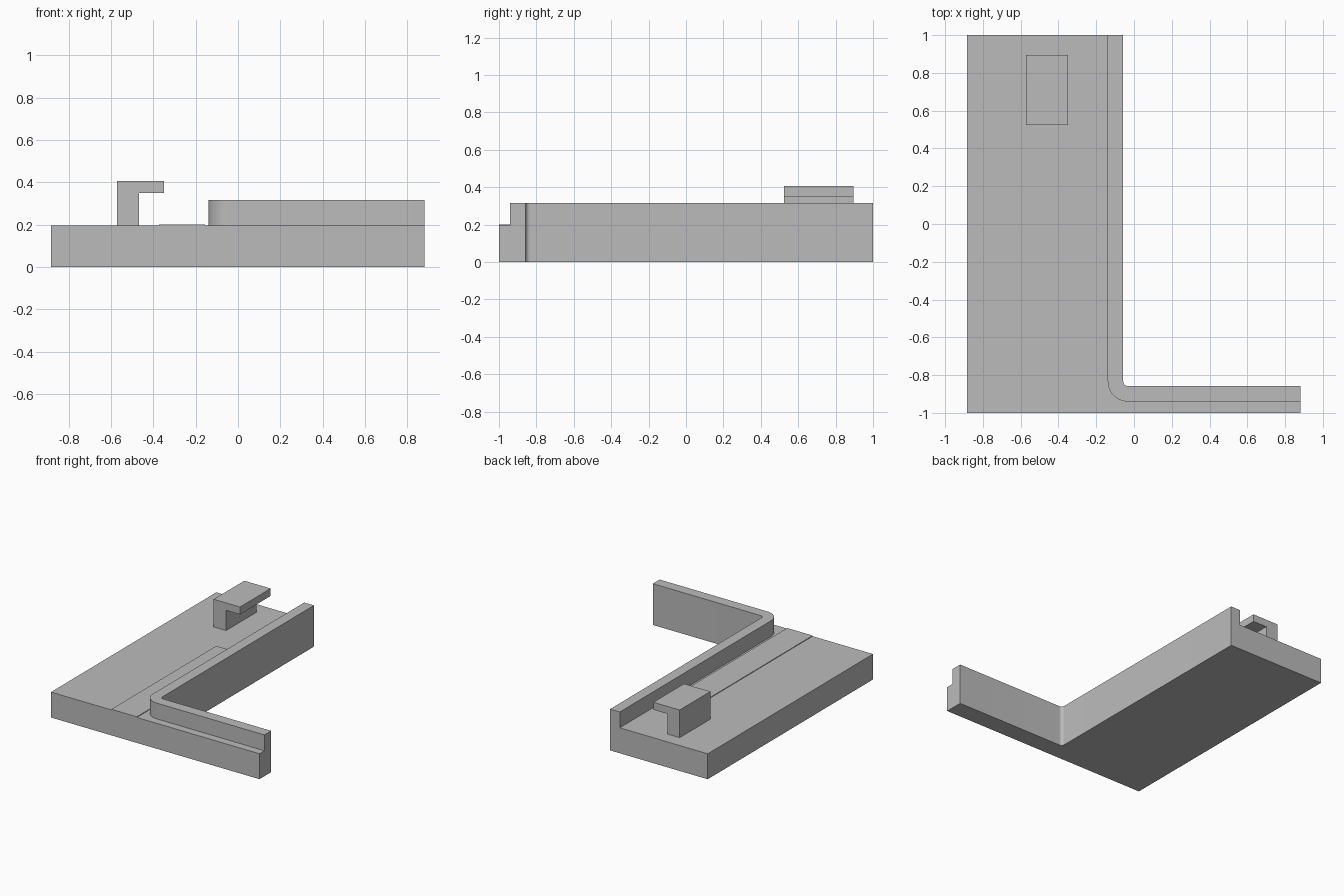
import bpy, bmesh
from math import cos, sin, pi

cube = bpy.data.objects.get("Cube")
if cube:
    bpy.data.objects.remove(cube)

grey = bpy.data.materials.new("plain grey")
grey.use_nodes = True
colour = (0.5, 0.5, 0.5, 1)
grey.diffuse_color = colour
grey.node_tree.nodes["Principled BSDF"].inputs["Base Color"].default_value = colour

# Overall extents and shared corner
LEFT, RIGHT, FRONT, BACK = 0.882, -0.884, -1.0, 1.0
CX, CY = -0.032, -0.833
R_IN, R_OUT = 0.025, 0.107
BASE_TOP, WALL_TOP = 0.195, 0.316


def arc(radius, steps=12):
    """Quarter turn about the shared corner, from the long leg to the short leg."""
    angles = [pi + pi / 2 * i / steps for i in range(steps + 1)]
    return [(CX + radius * cos(a), CY + radius * sin(a)) for a in angles]


def extrude(name, outline, place, vector):
    """Solid made by sweeping a flat outline along a vector."""
    bm = bmesh.new()
    face = bm.faces.new([bm.verts.new(place(u, v)) for u, v in outline])
    moved = bmesh.ops.extrude_face_region(bm, geom=[face])["geom"]
    verts = [g for g in moved if isinstance(g, bmesh.types.BMVert)]
    bmesh.ops.translate(bm, verts=verts, vec=vector)
    bmesh.ops.recalc_face_normals(bm, faces=bm.faces)
    mesh = bpy.data.meshes.new(name)
    bm.to_mesh(mesh)
    bm.free()
    mesh.materials.append(grey)
    obj = bpy.data.objects.new(name, mesh)
    bpy.context.collection.objects.link(obj)
    bpy.ops.object.select_all(action="DESELECT")
    obj.select_set(True)
    bpy.context.view_layer.objects.active = obj
    bpy.ops.object.shade_smooth_by_angle(angle=pi / 6)
    return obj


def upright(name, outline, z0, z1):
    return extrude(name, outline, lambda x, y: (x, y, z0), (0, 0, z1 - z0))


# L-shaped base with a rounded inner corner
inner_edge = [(CX - R_IN, BACK)] + arc(R_IN) + [(LEFT, CY - R_IN)]
upright("base", inner_edge + [(LEFT, FRONT), (RIGHT, FRONT), (RIGHT, BACK)], 0, BASE_TOP)

# Raised rim following the inner edge
outer_edge = [(CX - R_OUT, BACK)] + arc(R_OUT) + [(LEFT, CY - R_OUT)]
upright("rim_wall", inner_edge + outer_edge[::-1], BASE_TOP, WALL_TOP)

# Thin raised pad beside the rim
upright("raised_pad", [(-0.373, FRONT), (-0.157, FRONT), (-0.157, 0.27), (-0.373, 0.27)],
        BASE_TOP - 0.01, BASE_TOP + 0.005)

# Hook overhanging toward the rim
hook = [(-0.573, BASE_TOP), (-0.468, BASE_TOP), (-0.468, 0.35),
        (-0.35, 0.35), (-0.35, 0.407), (-0.573, 0.407)]
extrude("hook", hook, lambda x, z: (x, 0.524, z), (0, 0.371, 0))
